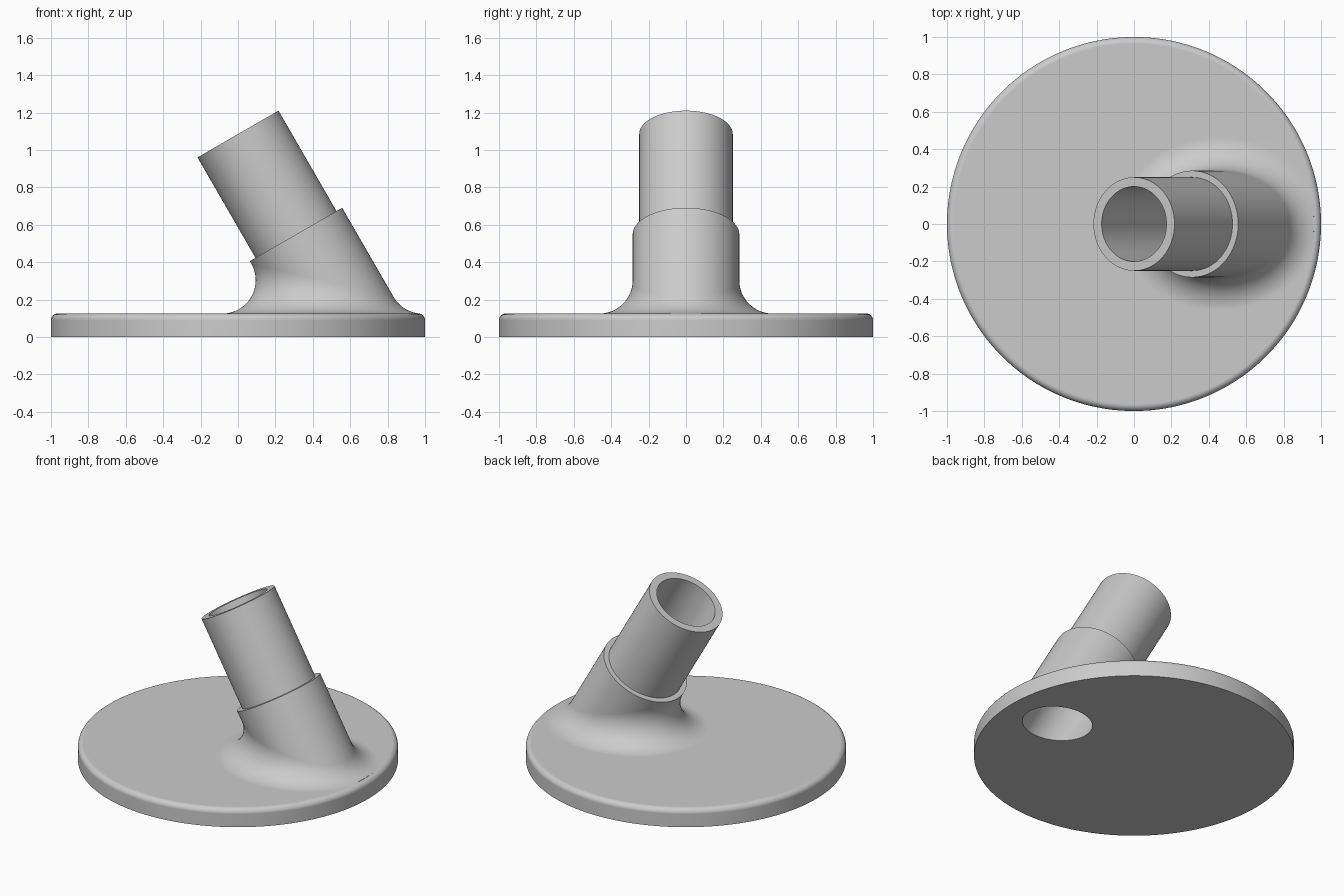
import bpy, bmesh
from math import sin, cos, pi, sqrt, radians
from mathutils import Vector

cube = bpy.data.objects.get("Cube")
if cube:
    bpy.data.objects.remove(cube)

SEG = 160
TILT = radians(30)
BASE_H, EDGE = 0.125, 0.035           # base thickness and rounded rim
TUBE_R, BORE_R, COLLAR_R = 0.25, 0.20, 0.285
FILLET = 0.178
MOUTH = Vector((0, 0, 1.085))         # centre of the open tube end
DOWN = Vector((sin(TILT), 0, -cos(TILT)))
SIDE = Vector((cos(TILT), 0, sin(TILT)))
UP = Vector((0, 0, 1))
normals = [SIDE * cos(a) + Vector((0, sin(a), 0))
           for a in (2 * pi * i / SEG for i in range(SEG))]


def tube_ring(radius, depth):
    """Square-cut ring around the tilted axis."""
    return [MOUTH + DOWN * depth + n * radius for n in normals]


def level_point(n, radius, z):
    """Point of the tilted cylinder at a given height."""
    p = MOUTH + n * radius
    return p + DOWN * ((z - p.z) / DOWN.z)


def fillet_ring(t):
    """Rolling-ball blend from the collar wall (t=0) to the base top (t=1)."""
    ring = []
    for n in normals:
        centre = level_point(n, COLLAR_R + FILLET, BASE_H + FILLET)
        angle = n.angle(UP)
        d = (n * sin((1 - t) * angle) + UP * sin(t * angle)) / sin(angle)
        p = centre - d * FILLET
        reach = p.xy.length
        limit = 1 - EDGE - 0.003
        if reach > limit:
            p.x, p.y = p.x * limit / reach, p.y * limit / reach
        ring.append(p)
    return ring


# Bore, tube, collar and flared foot
rings = [tube_ring(BORE_R, 0), tube_ring(TUBE_R, 0),
         tube_ring(TUBE_R, 0.62), tube_ring(COLLAR_R, 0.62)]
rings += [fillet_ring(i / 16) for i in range(17)]

# Round base: directions fan out from the foot to the rim
foot = Vector((0.45, 0))
rim = []
for p in rings[-1]:
    u = (p.xy - foot).normalized()
    b = foot.dot(u)
    hit = foot + u * (sqrt(b * b - foot.length_squared + (1 - EDGE) ** 2) - b)
    rim.append(hit.normalized())


def base_ring(radius, z):
    return [Vector((d.x * radius, d.y * radius, z)) for d in rim]


for i in range(9):
    a = pi / 2 * i / 8
    rings.append(base_ring(1 - EDGE + EDGE * sin(a), BASE_H - EDGE + EDGE * cos(a)))
rings.append(base_ring(1, 0))
# Bore opening in the underside, closing the loop of rings
rings.append([level_point(n, BORE_R, 0) for n in normals])

bm = bmesh.new()
loops = [[bm.verts.new(p) for p in ring] for ring in rings]
for k, low in enumerate(loops):
    high = loops[(k + 1) % len(loops)]
    for i in range(SEG):
        j = (i + 1) % SEG
        bm.faces.new((low[i], low[j], high[j], high[i]))
bmesh.ops.recalc_face_normals(bm, faces=bm.faces)
mesh = bpy.data.meshes.new("angled_tube_base")
bm.to_mesh(mesh)
bm.free()

grey = bpy.data.materials.new("light_grey")
grey.use_nodes = True
colour = (0.6, 0.6, 0.6, 1)
grey.diffuse_color = colour
grey.node_tree.nodes["Principled BSDF"].inputs["Base Color"].default_value = colour
mesh.materials.append(grey)

body = bpy.data.objects.new("angled_tube_base", mesh)
bpy.context.collection.objects.link(body)
bpy.ops.object.select_all(action="DESELECT")
body.select_set(True)
bpy.context.view_layer.objects.active = body
bpy.ops.object.shade_smooth_by_angle(angle=radians(35))
weighted = body.modifiers.new("even_shading", "WEIGHTED_NORMAL")
weighted.keep_sharp = True
